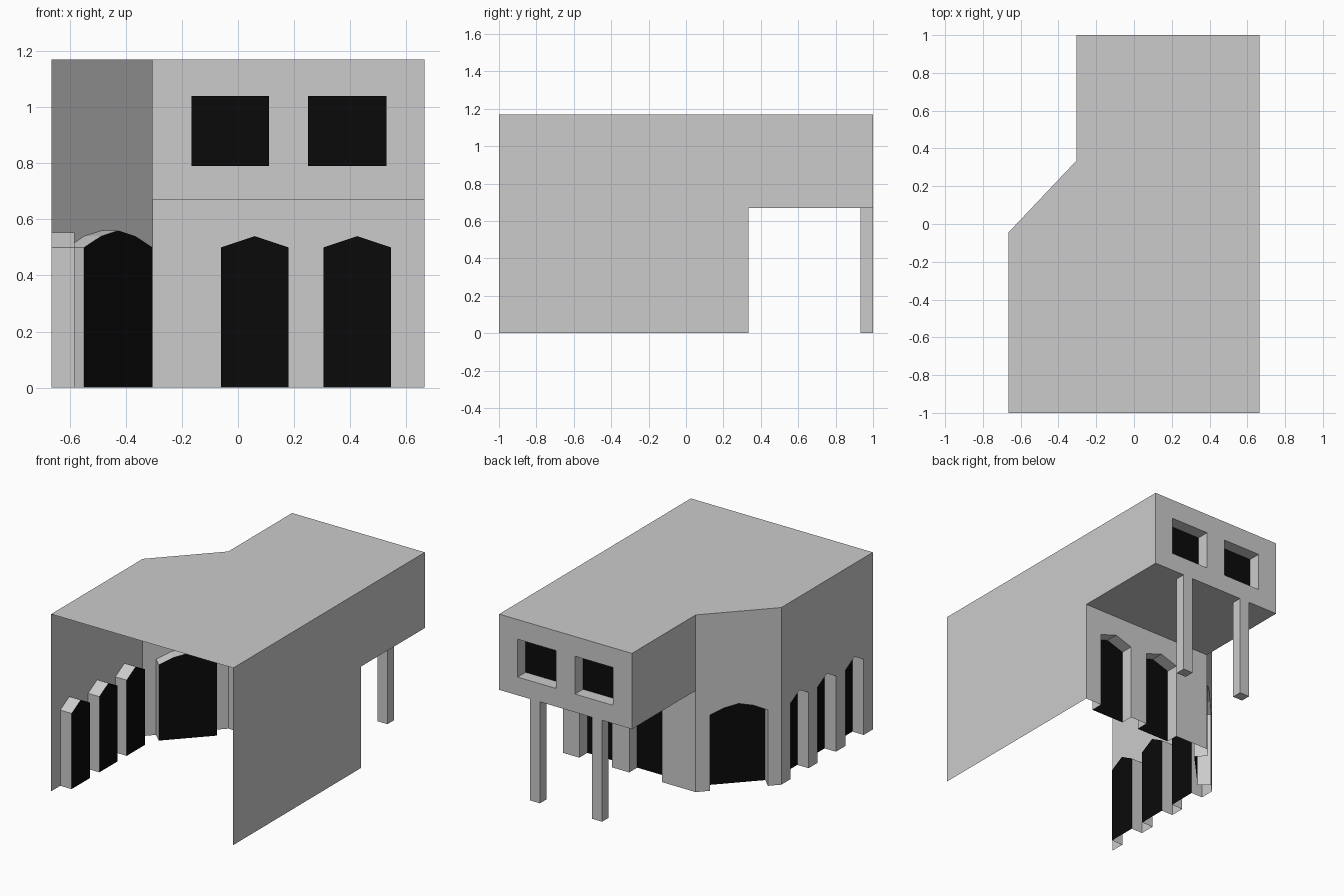
import bpy, bmesh
from mathutils import Vector

if "Cube" in bpy.data.objects:
    bpy.data.objects.remove(bpy.data.objects["Cube"])

H, FLOOR, DEPTH = 1.17, 0.67, 0.083
black = bpy.data.materials.new("black_panel")
black.diffuse_color = (0.003, 0.003, 0.003, 1)
black.use_nodes = True
black.node_tree.nodes["Principled BSDF"].inputs["Base Color"].default_value = black.diffuse_color


def make(name, faces, mat=None):
    bm = bmesh.new()
    for f in faces:
        bm.faces.new([bm.verts.new(p) for p in f])
    bmesh.ops.remove_doubles(bm, verts=bm.verts, dist=1e-5)
    me = bpy.data.meshes.new(name)
    bm.to_mesh(me)
    bm.free()
    if mat:
        me.materials.append(mat)
    ob = bpy.data.objects.new(name, me)
    bpy.context.collection.objects.link(ob)
    return ob


def frame(p, q):
    """Map (distance along wall, height, inward depth) to a 3D point."""
    d = Vector((q[0] - p[0], q[1] - p[1], 0)).normalized()
    inward = Vector((-d.y, d.x, 0))
    return lambda s, z, n=0: Vector((p[0], p[1], 0)) + d * s + inward * n + Vector((0, 0, z))


def length(p, q):
    return (Vector(q) - Vector(p)).length


def recess(name, at, pts, closed=False):
    """Reveal faces around an opening and the black panel at its back."""
    pairs = list(zip(pts, pts[1:] + pts[:1]))
    if not closed:
        pairs.pop()
    make(name + "_reveal", [[at(*b), at(*a), at(*a, DEPTH), at(*b, DEPTH)] for a, b in pairs])
    make(name + "_panel", [[at(*p, DEPTH) for p in reversed(pts)]], black)


def door_wall(name, p, q, z1, doors):
    """Wall whose doorways are notches rising from the ground."""
    at, L = frame(p, q), length(p, q)
    outline = [(0, 0)]
    for i, (a, b, tops) in enumerate(doors):
        n = len(tops) - 1
        pts = [(a, 0)] + [(a + (b - a) * k / n, z) for k, z in enumerate(tops)] + [(b, 0)]
        outline += pts
        recess(f"{name}_door_{i + 1}", at, pts)
    outline += [(L, 0), (L, z1), (0, z1)]
    make(name, [[at(*c) for c in outline]])


def window_wall(name, p, q, z0, z1, spans, wz):
    """Wall with a row of rectangular windows."""
    at, L = frame(p, q), length(p, q)
    ss = [0] + [s for w in spans for s in w] + [L]
    zs = [z0, wz[0], wz[1], z1]
    faces = []
    for i in range(len(ss) - 1):
        for j in range(3):
            if not (i % 2 and j == 1):
                faces.append([at(ss[i], zs[j]), at(ss[i + 1], zs[j]),
                              at(ss[i + 1], zs[j + 1]), at(ss[i], zs[j + 1])])
    make(name, faces)
    for i, (a, b) in enumerate(spans):
        recess(f"{name}_window_{i + 1}", at, [(a, wz[0]), (a, wz[1]), (b, wz[1]), (b, wz[0])], True)


# Plan corners, counter-clockwise from front left
FL, FR, BR, BL = (-0.665, -1), (0.665, -1), (0.665, 1), (-0.305, 1)
IN, DG, MR = (-0.305, 0.335), (-0.665, -0.045), (0.665, 0.335)

# Roof and underside of the overhang
make("roof", [[(*c, H) for c in (FL, FR, BR, BL, IN, DG)]])
make("overhang_underside", [[(*c, FLOOR) for c in (MR, IN, BL, BR)]])

# Right wall, stepped under the overhang
make("right_wall", [[(*FR, 0), (*MR, 0), (*MR, FLOOR), (*BR, FLOOR), (*BR, H), (*FR, H)]])

# Left side of the overhang
make("overhang_left_wall", [[(*BL, FLOOR), (*IN, FLOOR), (*IN, H), (*BL, H)]])

# Upper back wall with two windows
window_wall("upper_back_wall", BR, BL, FLOOR, H, [(0.135, 0.415), (0.555, 0.83)], (0.79, 1.04))

# Walls with doorways: pointed tops, and one segmented arch on the diagonal
point = [0.5, 0.54, 0.5]
door_wall("lower_back_wall", MR, IN, FLOOR, [(0.12, 0.36, point), (0.485, 0.725, point)])
door_wall("diagonal_wall", IN, DG, H, [(0.087, 0.442, [0.5, 0.54, 0.56, 0.54, 0.5])])
door_wall("left_wall", DG, FL, H,
          [(s, s + 0.19, [0.5, 0.553, 0.5]) for s in (0.095, 0.38, 0.67)])

# Posts under the overhang
for i, x in enumerate((-0.051, 0.403)):
    a, b, c, d = [(x + u, y) for u, y in ((-0.036, 0.933), (0.036, 0.933), (0.036, 1), (-0.036, 1))]
    sides = [[(*p, 0), (*q, 0), (*q, FLOOR), (*p, FLOOR)]
             for p, q in ((a, b), (b, c), (c, d), (d, a))]
    make(f"post_{i + 1}", sides + [[(*p, 0) for p in (d, c, b, a)]])
